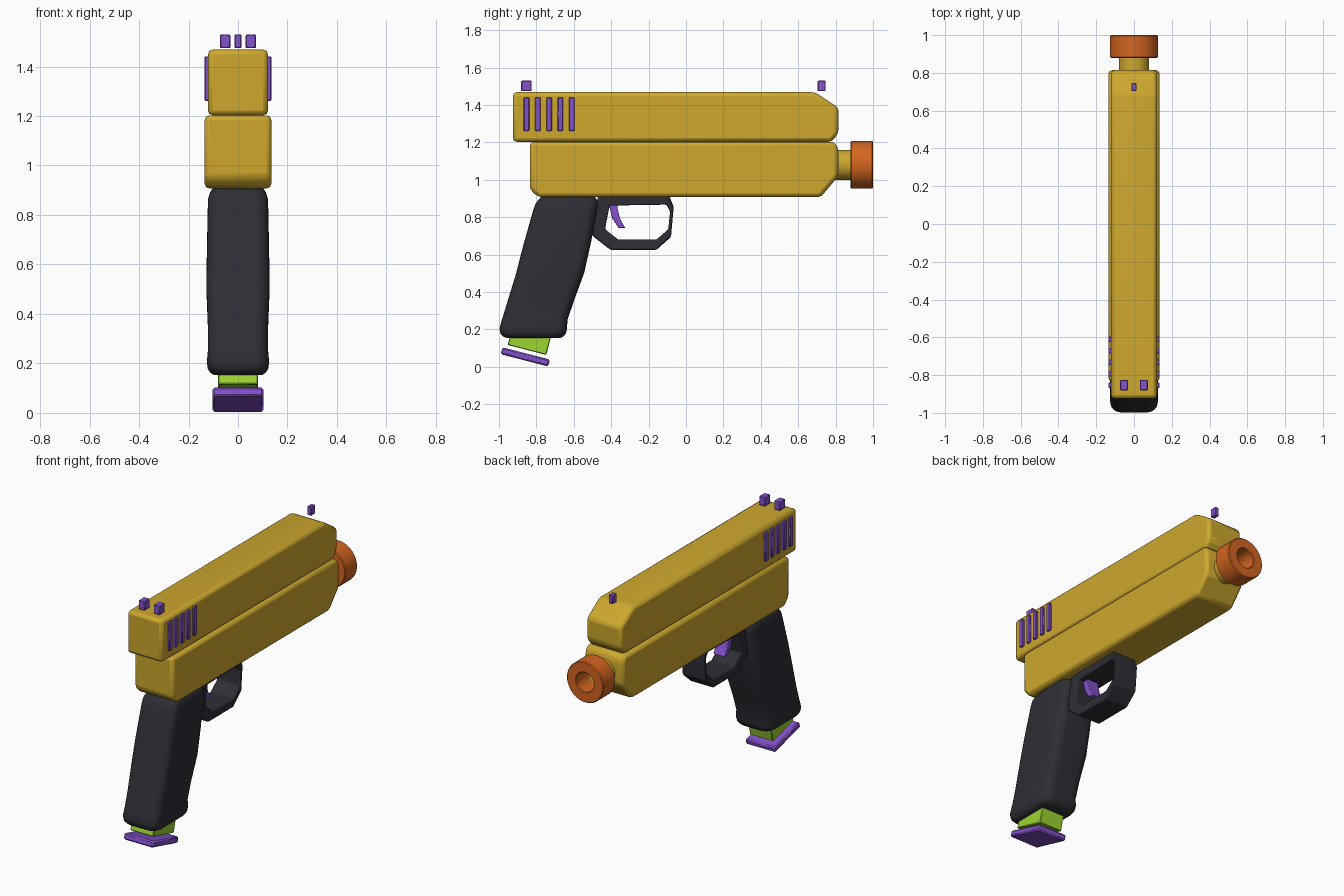
import bpy, bmesh, math
from mathutils import Matrix, Vector

if "Cube" in bpy.data.objects:
    bpy.data.objects.remove(bpy.data.objects["Cube"])


def material(name, rgb):
    m = bpy.data.materials.new(name)
    m.diffuse_color = (*rgb, 1)
    m.use_nodes = True
    m.node_tree.nodes["Principled BSDF"].inputs["Base Color"].default_value = m.diffuse_color
    return m


YELLOW = material("mustard yellow", (0.61, 0.39, 0.027))
ORANGE = material("safety orange", (0.65, 0.13, 0.014))
PURPLE = material("purple", (0.23, 0.084, 0.60))
GREEN = material("lime green", (0.33, 0.66, 0.03))
BLACK = material("charcoal", (0.027, 0.027, 0.036))


def finish(name, bm, mat, bevel=0, segs=2, angle=35):
    bmesh.ops.recalc_face_normals(bm, faces=bm.faces)
    me = bpy.data.meshes.new(name)
    bm.to_mesh(me)
    bm.free()
    me.materials.append(mat)
    for p in me.polygons:
        p.use_smooth = True
    me.set_sharp_from_angle(angle=math.radians(angle))
    ob = bpy.data.objects.new(name, me)
    bpy.context.collection.objects.link(ob)
    if bevel:
        b = ob.modifiers.new("bevel", "BEVEL")
        b.width, b.segments, b.limit_method = bevel, segs, "ANGLE"
        b.angle_limit = math.radians(25)
    return ob


def prism(name, pts, hw, mat, bevel=0):
    """Side outline of (y, z) points extruded across x."""
    bm = bmesh.new()
    f = bm.faces.new([bm.verts.new((-hw, y, z)) for y, z in pts])
    ext = bmesh.ops.extrude_face_region(bm, geom=[f])
    verts = [g for g in ext["geom"] if isinstance(g, bmesh.types.BMVert)]
    bmesh.ops.translate(bm, verts=verts, vec=(2 * hw, 0, 0))
    return finish(name, bm, mat, bevel)


def box(name, centre, size, mat, bevel=0.004, tilt=0):
    bm = bmesh.new()
    bmesh.ops.create_cube(bm, size=1)
    bm.transform(Matrix.Translation(centre) @ Matrix.Rotation(tilt, 4, "X")
                 @ Matrix.Diagonal((*size, 1)))
    return finish(name, bm, mat, bevel, 1)


def loft(name, loops, mat, closed, bevel=0, angle=35):
    """Skin a list of equal-length vertex loops; closed joins last to first."""
    bm = bmesh.new()
    rings = [[bm.verts.new(p) for p in lp] for lp in loops]
    n = len(rings[0])
    for i in range(len(rings) - (0 if closed else 1)):
        a, b = rings[i], rings[(i + 1) % len(rings)]
        for j in range(n):
            k = (j + 1) % n
            bm.faces.new((a[j], a[k], b[k], b[j]))
    if not closed:
        bm.faces.new(rings[0])
        bm.faces.new(rings[-1])
    return finish(name, bm, mat, bevel, 2, angle)


def tube(name, profile, zc, mat, n=40):
    """Closed (radius, y) profile turned about the barrel axis."""
    loops = [[(r * math.cos(t), y, zc + r * math.sin(t))
              for t in (2 * math.pi * i / n for i in range(n))]
             for r, y in profile]
    return loft(name, loops, mat, True)


# Slide and frame
prism("slide", [(-0.925, 1.203), (0.78, 1.203), (0.815, 1.25), (0.815, 1.385),
                (0.69, 1.468), (-0.925, 1.468)], 0.122, YELLOW, 0.02)
prism("frame", [(-0.79, 0.907), (0.72, 0.907), (0.815, 1.02), (0.815, 1.165),
                (0.795, 1.203), (-0.835, 1.203), (-0.835, 0.95)], 0.135, YELLOW, 0.02)

# Barrel stub and orange muzzle tip
tube("barrel", [(0.062, 0.76), (0.08, 0.76), (0.08, 0.90), (0.062, 0.90)], 1.08, YELLOW)
tube("muzzle_tip", [(0.06, 0.88), (0.122, 0.88), (0.127, 0.885), (0.127, 0.995),
                    (0.122, 1.0), (0.065, 1.0), (0.06, 0.995)], 1.08, ORANGE)
bm = bmesh.new()
bmesh.ops.create_circle(bm, cap_ends=True, radius=0.065, segments=40)
bm.transform(Matrix.Translation((0, 0.82, 1.08)) @ Matrix.Rotation(-math.pi / 2, 4, "X"))
finish("bore_end", bm, YELLOW)


# Grip: rounded-rectangle sections (z, back y, front y, half width)
def section(z, y0, y1, hw, r=0.055, steps=6):
    out = []
    for q, (sx, sy) in enumerate([(1, 1), (-1, 1), (-1, -1), (1, -1)]):
        cx = sx * (hw - r)
        cy = y1 - r if sy > 0 else y0 + r
        for i in range(steps + 1):
            t = math.pi / 2 * (q + i / steps)
            out.append((cx + r * math.cos(t), cy + r * math.sin(t), z))
    return out


grip = [(0.153, -0.955, -0.675, 0.098), (0.162, -0.978, -0.655, 0.112),
        (0.178, -0.992, -0.642, 0.122), (0.205, -0.997, -0.636, 0.126),
        (0.25, -0.985, -0.634, 0.122), (0.35, -0.954, -0.60, 0.122),
        (0.50, -0.908, -0.545, 0.128), (0.65, -0.870, -0.511, 0.126),
        (0.84, -0.816, -0.474, 0.122), (0.87, -0.805, -0.470, 0.120),
        (0.893, -0.79, -0.475, 0.112), (0.91, -0.77, -0.49, 0.10)]
loft("grip", [section(*s) for s in grip], BLACK, False, 0, 50)

# Trigger guard: outer and inner outlines on both sides
outer = [(-0.47, 0.915), (-0.09, 0.915), (-0.066, 0.855), (-0.08, 0.695),
         (-0.158, 0.625), (-0.404, 0.625), (-0.50, 0.70), (-0.495, 0.78)]
inner = [(-0.408, 0.862), (-0.105, 0.867), (-0.085, 0.83), (-0.095, 0.735),
         (-0.158, 0.68), (-0.362, 0.68), (-0.432, 0.735), (-0.425, 0.78)]
W = 0.08
loft("trigger_guard", [[(x, y, z) for y, z in o] for x, o in
                       ((-W, outer), (W, outer), (W, inner), (-W, inner))],
     BLACK, True, 0.008)

# Trigger
prism("trigger", [(-0.408, 0.91), (-0.408, 0.85), (-0.395, 0.795), (-0.36, 0.742),
                  (-0.325, 0.742), (-0.352, 0.79), (-0.367, 0.85), (-0.367, 0.91)],
      0.04, PURPLE, 0.004)

# Magazine and its base plate, tilted with the grip
TILT = math.radians(-14.5)
up = Vector((0, -math.sin(TILT), math.cos(TILT)))
box("magazine", Vector((0, -0.85, 0.09)) + up * 0.1, (0.16, 0.213, 0.2), GREEN, 0.004, TILT)
box("magazine_base", (0, -0.859, 0.053), (0.205, 0.262, 0.038), PURPLE, 0.008, TILT)

# Grip ridges on both sides of the slide
for i in range(5):
    for side in (-1, 1):
        box(f"slide_ridge_{i}_{'left' if side < 0 else 'right'}",
            (side * 0.123, -0.853 + i * 0.0605, 1.351), (0.024, 0.03, 0.18), PURPLE)

# Sights
box("front_sight", (0, 0.725, 1.502), (0.028, 0.042, 0.056), PURPLE)
for side in (-1, 1):
    box(f"rear_sight_{'left' if side < 0 else 'right'}",
        (side * 0.052, -0.853, 1.502), (0.042, 0.056, 0.056), PURPLE)
